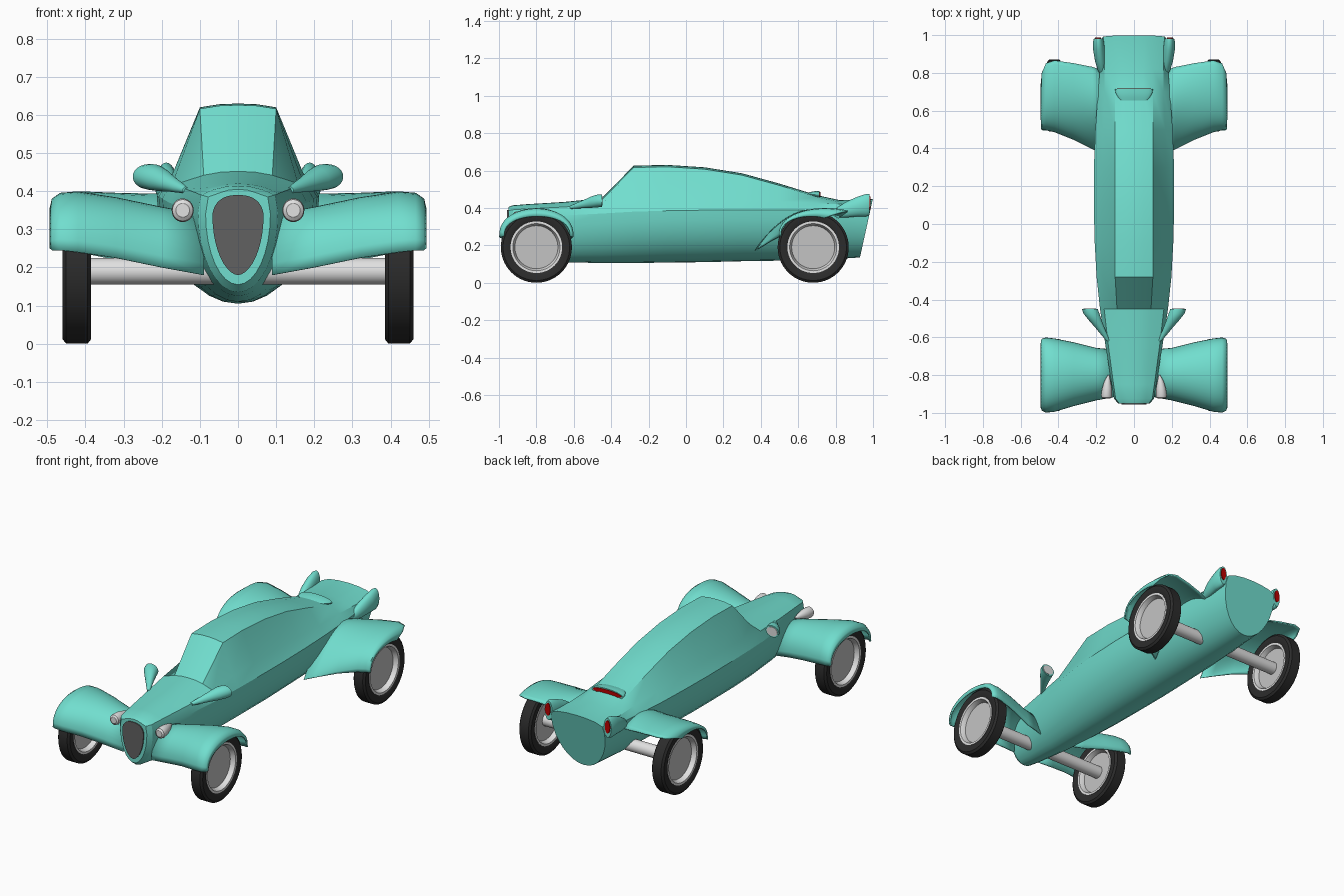
import bpy, bmesh, math
from math import sin, cos, pi


def material(name, r, g, b):
    m = bpy.data.materials.new(name)
    m.diffuse_color = (r, g, b, 1)
    return m


TEAL = material("teal paint", 0.165, 0.73, 0.62)
BLACK = material("black rubber", 0.025, 0.025, 0.025)
SILVER = material("light metal", 0.75, 0.75, 0.75)
DISC = material("wheel disc grey", 0.55, 0.55, 0.55)
GRILLE = material("grille grey", 0.12, 0.12, 0.12)
RED = material("red lamp", 0.5, 0.0, 0.0)


def loft(name, rings, mat, closed=True, cap=True, cyclic=False, angle=35):
    """Skin a list of equal-length point rings."""
    bm = bmesh.new()
    vs = [[bm.verts.new(p) for p in r] for r in rings]
    n = len(vs[0])
    pairs = list(zip(vs, vs[1:])) + ([(vs[-1], vs[0])] if cyclic else [])
    for a, b in pairs:
        for i in range(n if closed else n - 1):
            j = (i + 1) % n
            bm.faces.new((a[i], a[j], b[j], b[i]))
    if cap and closed and not cyclic:
        bm.faces.new(vs[0])
        bm.faces.new(vs[-1])
    bmesh.ops.recalc_face_normals(bm, faces=bm.faces)
    me = bpy.data.meshes.new(name)
    bm.to_mesh(me)
    bm.free()
    me.materials.append(mat)
    ob = bpy.data.objects.new(name, me)
    bpy.context.collection.objects.link(ob)
    bpy.ops.object.select_all(action='DESELECT')
    ob.select_set(True)
    bpy.context.view_layer.objects.active = ob
    bpy.ops.object.shade_smooth_by_angle(angle=math.radians(angle))
    return ob


def pod(name, stations, mat, s=1, n=28):
    """Elliptical rings (x, y, z, rx, rz) stacked along y."""
    loft(name, [[(s * (x + rx * cos(2 * pi * i / n)), y, z + rz * sin(2 * pi * i / n))
                 for i in range(n)] for x, y, z, rx, rz in stations], mat)


def lathe(name, profile, x0, y0, z0, mat, n=56, cyclic=True):
    """Turn a profile (x, radius) round the wheel axis."""
    loft(name, [[(x0 + x, y0 + r * cos(2 * pi * i / n), z0 + r * sin(2 * pi * i / n))
                 for i in range(n)] for x, r in profile], mat, cyclic=cyclic)


# Body: y, bottom, half width, belt z, shoulder x, shoulder z, roof x, roof z
stations = [
    (-0.95, .155, .085, .340, .078, .385, .050, .405),
    (-0.925, .135, .105, .345, .097, .390, .065, .414),
    (-0.85, .125, .118, .350, .108, .395, .070, .420),
    (-0.65, .110, .150, .360, .135, .405, .080, .432),
    (-0.45, .105, .180, .370, .158, .420, .090, .452),
    (-0.28, .105, .198, .380, .165, .440, .100, .626),
    (-0.10, .108, .208, .385, .170, .450, .100, .630),
    (0.10, .110, .213, .388, .170, .450, .100, .617),
    (0.30, .115, .212, .390, .168, .445, .100, .585),
    (0.50, .118, .205, .390, .165, .435, .100, .530),
    (0.70, .122, .190, .390, .155, .425, .100, .468),
    (0.82, .128, .180, .390, .155, .420, .100, .442),
    (0.93, .135, .170, .380, .162, .420, .120, .447),
]
rings = []
for y, zb, w, belt, ws, zs, wr, zr in stations:
    half = [(w * sin(t * pi / 16), belt - (belt - zb) * cos(t * pi / 16)) for t in range(9)]
    half += [(ws, zs), (wr, zr - 0.01), (wr / 2, zr - 0.002), (0, zr)]
    full = half + [(-x, z) for x, z in half[-2:0:-1]]
    lean = 0.22 if y == 0.93 else 0          # the tail panel leans back
    rings.append([(x, y + lean * (z - zb), z) for x, z in full])
loft("body", rings, TEAL, angle=24)

# Grille plate
egg = []
for i in range(40):
    t = 2 * pi * i / 40
    c, s = cos(t), sin(t)
    egg.append((0.067 * math.copysign(abs(c) ** (0.8 if s > 0 else 1.1), c),
                0.335 + (0.055 if s > 0 else 0.155) * s))
loft("grille", [[(x, y, z) for x, z in egg] for y in (-0.949, -0.956)], GRILLE)

# Rear brake lamp on the end of the roof
pod("brake_lamp_housing", [(0, .65, .475, .065, .006), (0, .672, .473, .085, .014),
                           (0, .695, .470, .098, .02), (0, .715, .467, .1, .023)], TEAL)
pod("brake_lamp", [(0, .713, .469, .09, .016), (0, .718, .469, .09, .016)], RED)

# Fender rows: x, front y, rear y, base z, top z, power of the arch
front_rows = [(.09, -.91, -.67, .18, .335, .8), (.20, -.93, -.66, .20, .355, .8),
              (.32, -.96, -.63, .225, .38, .8), (.42, -.99, -.61, .24, .395, .8),
              (.465, -.995, -.605, .245, .392, .8), (.485, -.985, -.61, .245, .378, .8),
              (.49, -.972, -.62, .25, .355, .8)]
rear_rows = [(.16, .37, .81, .17, .39, 2), (.22, .40, .83, .19, .39, 1.6),
             (.32, .45, .85, .22, .392, 1.1), (.42, .49, .865, .24, .396, .85),
             (.465, .50, .85, .245, .392, .8), (.485, .50, .80, .25, .378, .8),
             (.49, .507, .74, .25, .355, .8)]


def fender(name, rows, sweep, s, n=24):
    grid = []
    for x, y0, y1, zb, zt, p in rows:
        row = []
        for i in range(n + 1):
            a = sweep * pi * i / n
            f = (1 - cos(a)) / (1 - cos(sweep * pi))
            row.append((s * x, y0 + (y1 - y0) * f, zb + (zt - zb) * max(sin(a), 0) ** p))
        grid.append(row)
    ob = loft(name, grid, TEAL, closed=False, angle=60)
    mod = ob.modifiers.new("thickness", 'SOLIDIFY')
    mod.thickness = 0.008
    mod.offset = 0


for side, s in (("right", 1), ("left", -1)):
    fender("front_fender_" + side, front_rows, 1.0, s)
    fender("rear_fender_" + side, rear_rows, 0.65, s)

    # Headlights
    pod("headlight_" + side, [(.145, -.925, .35, .018, .018), (.145, -.918, .35, .027, .028),
                              (.145, -.905, .35, .029, .031), (.143, -.87, .352, .026, .028),
                              (.14, -.83, .354, .016, .018), (.135, -.80, .356, .004, .004)],
        SILVER, s)

    # Mirrors with pale glass
    pod("mirror_" + side, [(.137, -.62, .403, .008, .008), (.155, -.59, .41, .016, .014),
                           (.18, -.55, .42, .024, .021), (.205, -.51, .43, .034, .03),
                           (.225, -.475, .437, .042, .034), (.234, -.45, .438, .042, .033)],
        TEAL, s)
    pod("mirror_glass_" + side, [(.234, -.452, .438, .034, .026), (.234, -.447, .438, .034, .026)],
        SILVER, s)

    # Tail fins with red lamps
    pod("tail_fin_" + side, [(.162, .77, .36, .006, .01), (.17, .81, .375, .02, .028),
                             (.178, .86, .392, .028, .043), (.185, .92, .408, .031, .053),
                             (.188, .965, .415, .029, .06), (.188, .982, .418, .024, .055)],
        TEAL, s)
    pod("tail_lamp_" + side, [(.19, .979, .425, .016, .036), (.19, .987, .425, .016, .036)], RED, s)

    # Wheels
    for end, y in (("front", -0.8), ("rear", 0.68)):
        tag = end + "_" + side
        x = s * 0.4225
        lathe("tyre_" + tag, [(-.03, .135), (-.0375, .148), (-.0375, .178), (-.028, .19),
                              (.028, .19), (.0375, .178), (.0375, .148), (.03, .135)], x, y, .19, BLACK)
        lathe("rim_" + tag, [(-.034, .138), (-.034, .126), (-.008, .115), (.008, .115),
                             (.034, .126), (.034, .138)], x, y, .19, SILVER)
        lathe("wheel_disc_" + tag, [(-.008, .117), (.008, .117)], x, y, .19, DISC, cyclic=False)

# Axles
for end, y in (("front", -0.8), ("rear", 0.68)):
    lathe(end + "_axle", [(-.418, .035), (.418, .035)], 0, y, .19, SILVER, n=32, cyclic=False)
